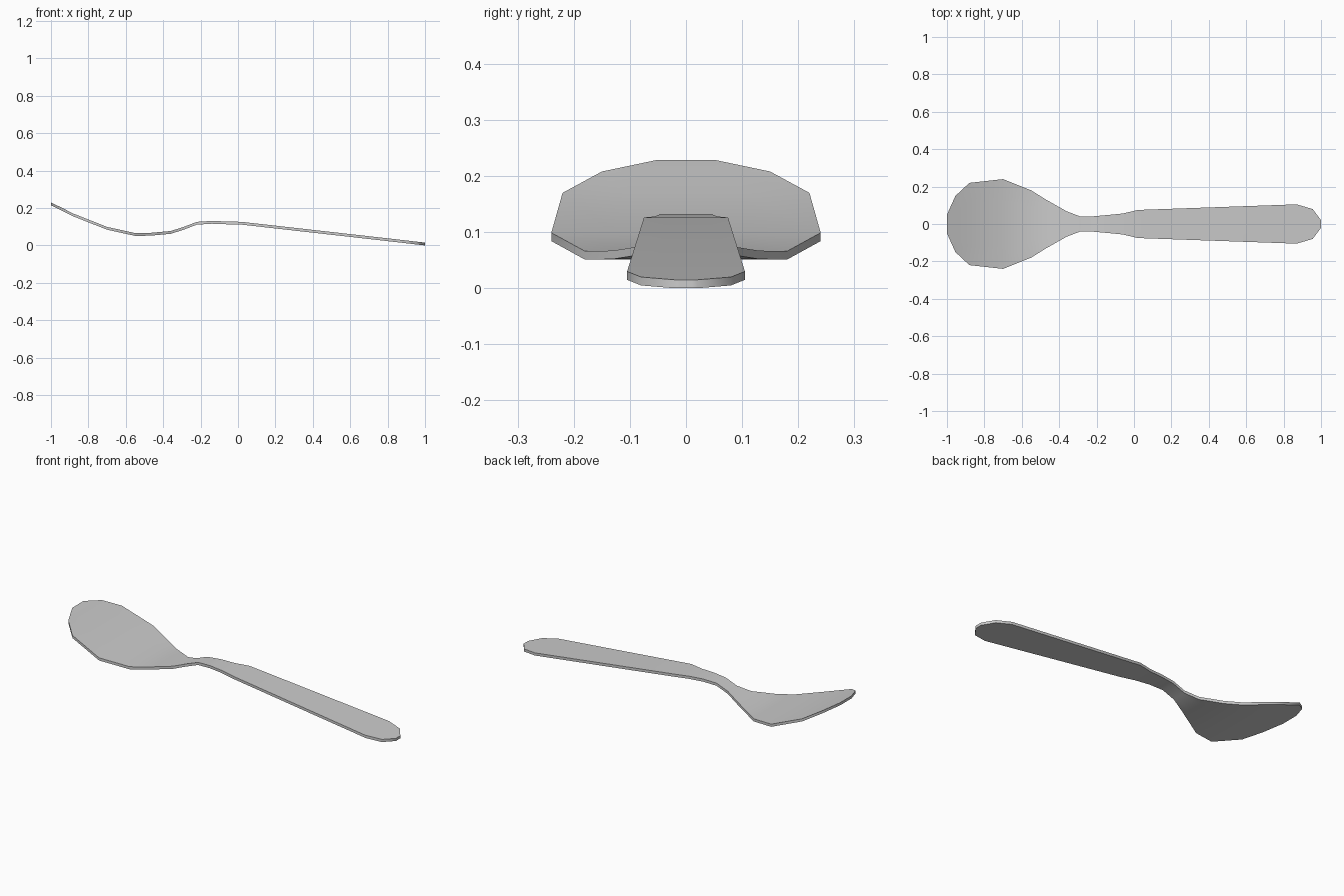
import bpy, bmesh, math

if "Cube" in bpy.data.objects:
    bpy.data.objects.remove(bpy.data.objects["Cube"])

# Stations along the spoon: x, half width, height of the upper surface
STATIONS = [
    (-1.00, 0.05, 0.229), (-0.955, 0.15, 0.208), (-0.88, 0.22, 0.170),
    (-0.70, 0.24, 0.099), (-0.55, 0.18, 0.066), (-0.47, 0.13, 0.067),
    (-0.36, 0.068, 0.077), (-0.29, 0.041, 0.099), (-0.22, 0.041, 0.126),
    (-0.14, 0.048, 0.131), (-0.06, 0.056, 0.128), (0.02, 0.075, 0.126),
    (0.87, 0.105, 0.030), (0.955, 0.08, 0.020), (1.00, 0.02, 0.015),
]
ACROSS = (-1, -0.5, 0, 0.5, 1)
THICKNESS = 0.015

bm = bmesh.new()


def sheet(drop):
    """Grid of vertices following the stations, lowered by drop."""
    return [[bm.verts.new((x, w * f, z - drop)) for f in ACROSS]
            for x, w, z in STATIONS]


def skin(rows):
    for a, b in zip(rows, rows[1:]):
        for i in range(len(a) - 1):
            bm.faces.new((a[i], b[i], b[i + 1], a[i + 1]))


# Upper and lower surfaces
top, bottom = sheet(0), sheet(THICKNESS)
skin(top)
skin(bottom)


# Rim joining both surfaces
def outline(rows):
    return ([r[0] for r in rows] + rows[-1][1:]
            + [r[-1] for r in rows[-2::-1]] + rows[0][-2:0:-1])


up, low = outline(top), outline(bottom)
for i in range(len(up)):
    j = (i + 1) % len(up)
    bm.faces.new((up[i], up[j], low[j], low[i]))

bmesh.ops.recalc_face_normals(bm, faces=bm.faces)
mesh = bpy.data.meshes.new("spoon")
bm.to_mesh(mesh)
bm.free()
spoon = bpy.data.objects.new("spoon", mesh)
bpy.context.collection.objects.link(spoon)
bpy.context.view_layer.objects.active = spoon
spoon.select_set(True)
bpy.ops.object.shade_smooth_by_angle(angle=math.radians(40))
